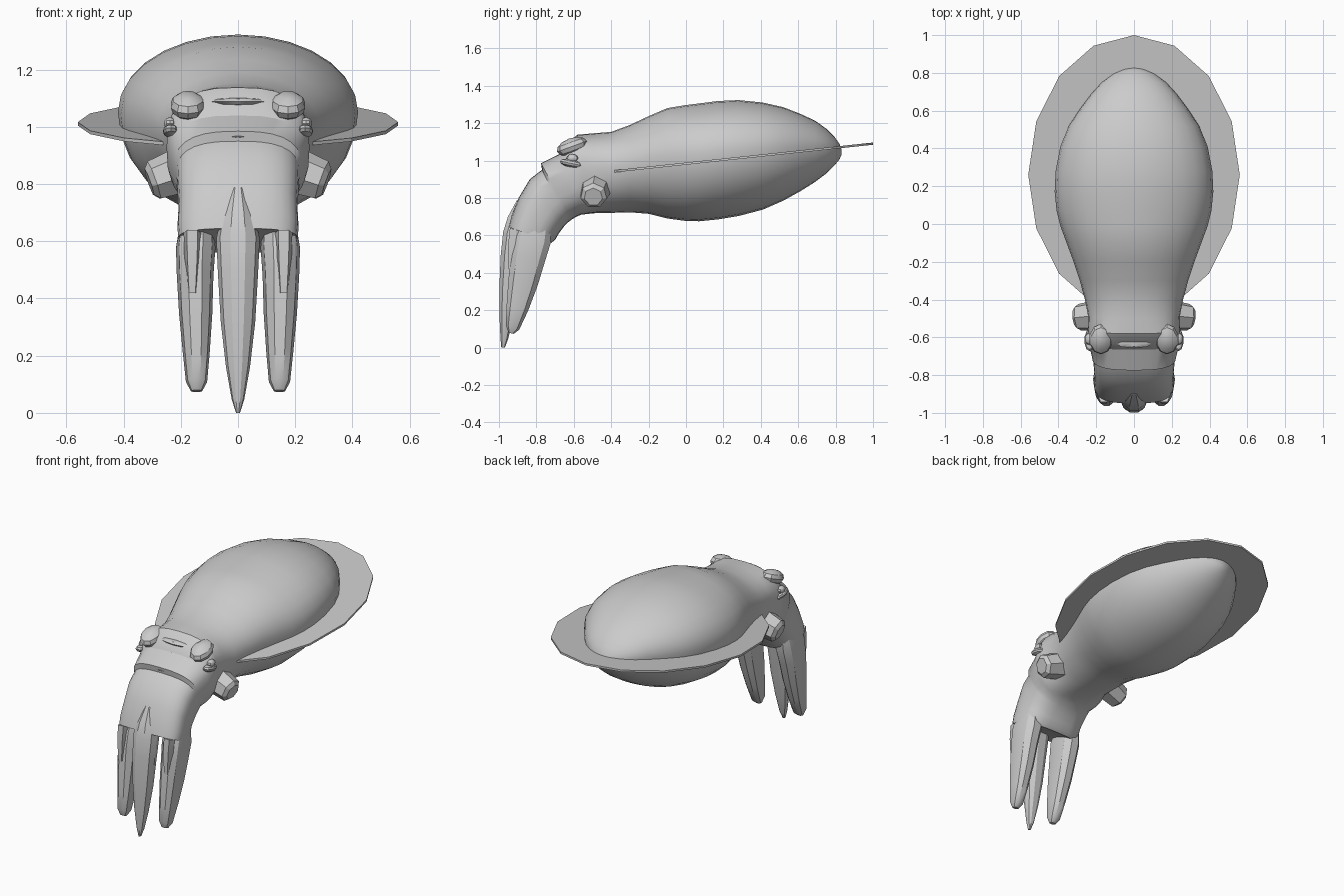
import bpy, bmesh
from math import sin, cos, pi, copysign
from mathutils import Vector, Matrix

if "Cube" in bpy.data.objects:
    bpy.data.objects.remove(bpy.data.objects["Cube"])


def finish(bm, name, angle=30):
    bmesh.ops.recalc_face_normals(bm, faces=bm.faces)
    me = bpy.data.meshes.new(name)
    bm.to_mesh(me)
    bm.free()
    ob = bpy.data.objects.new(name, me)
    bpy.context.collection.objects.link(ob)
    bpy.ops.object.select_all(action='DESELECT')
    ob.select_set(True)
    bpy.context.view_layer.objects.active = ob
    bpy.ops.object.shade_smooth_by_angle(angle=angle * pi / 180)
    return ob


def power(v, p):
    return copysign(abs(v) ** p, v)


def loft(name, sections, n, mid=0.42, angle=30):
    """Section: centre x, half width, top (y, z), bottom (y, z), roundness."""
    bm = bmesh.new()
    rings = []
    for cx, w, ty, tz, by, bz, p in sections:
        top, bot = Vector((cx, ty, tz)), Vector((cx, by, bz))
        mid_pt = top.lerp(bot, mid)
        ring = []
        for i in range(n):
            a = 2 * pi * i / n
            s = power(sin(a), p)
            co = mid_pt + ((top if s > 0 else bot) - mid_pt) * abs(s)
            co.x += w * power(cos(a), p)
            ring.append(bm.verts.new(co))
        rings.append(ring)
    for r, q in zip(rings, rings[1:]):
        for i in range(n):
            j = (i + 1) % n
            bm.faces.new((r[i], r[j], q[j], q[i]))
    bm.faces.new(rings[0])
    bm.faces.new(rings[-1])
    return finish(bm, name, angle)


def ball(name, pos, size, seg=10, rings=6, tilt=0):
    bm = bmesh.new()
    bmesh.ops.create_uvsphere(bm, u_segments=seg, v_segments=rings, radius=1)
    bm.transform(Matrix.Translation(pos) @ Matrix.Rotation(tilt, 4, 'X')
                 @ Matrix.Diagonal((*size, 1)))
    return finish(bm, name)


# Mantle: half width, y, top z, bottom z
mantle = [(.02, .832, 1.06, 1.03), (.06, .82, 1.09, 1.005), (.11, .795, 1.125, .975),
          (.17, .75, 1.17, .93), (.225, .69, 1.213, .885), (.285, .61, 1.25, .835),
          (.345, .52, 1.285, .785), (.39, .41, 1.31, .737), (.415, .28, 1.323, .703),
          (.42, .17, 1.318, .685), (.41, .07, 1.305, .675), (.39, -.01, 1.295, .678),
          (.357, -.1, 1.28, .69), (.32, -.2, 1.237, .715), (.287, -.3, 1.19, .723)]
body = [(0, w, y, t, y, b, 1) for w, y, t, b in mantle]
# Head: continues the mantle and bends down to the arms
body += [(0, .26, -.4, 1.153, -.4, .72, .95), (0, .243, -.5, 1.145, -.47, .72, .88),
         (0, .245, -.58, 1.138, -.52, .715, .75), (0, .25, -.638, 1.09, -.56, .71, .72),
         (0, .24, -.665, 1.04, -.585, .70, .72), (0, .222, -.775, .985, -.61, .685, .75),
         (0, .215, -.77, .95, -.63, .67, .72), (0, .213, -.835, .9, -.65, .65, .7),
         (0, .208, -.895, .8, -.68, .61, .7), (0, .212, -.935, .7, -.70, .575, .7),
         (0, .208, -.95, .645, -.72, .56, .7), (0, .17, -.92, .64, -.75, .575, .7)]
loft("mantle_and_head", body, 28)

# Central arm, widest below the head and ending in a point
loft("front_arm", [(0, .03, -.905, .79, -.82, .75, .9), (0, .06, -.955, .7, -.83, .66, .9),
                   (0, .076, -.98, .62, -.85, .6, .9), (0, .07, -.993, .5, -.87, .47, .9),
                   (0, .06, -1.0, .33, -.895, .3, .9), (0, .042, -.999, .17, -.925, .15, .9),
                   (0, .022, -.993, .05, -.95, .045, .9), (0, .007, -.988, .0, -.968, .0, .9)],
     10, .5)

# Side arms, scalloped brow, eye and siphon on each side
for side, s in (("left", -1), ("right", 1)):
    loft(side + "_arm", [(s * .145, .06, -.88, .68, -.72, .62, .85),
                         (s * .148, .069, -.925, .6, -.72, .555, .85),
                         (s * .15, .064, -.94, .5, -.75, .46, .85),
                         (s * .148, .058, -.953, .36, -.79, .33, .85),
                         (s * .146, .047, -.962, .22, -.84, .2, .85),
                         (s * .145, .037, -.964, .12, -.89, .095, .85),
                         (s * .145, .02, -.95, .08, -.92, .073, .85)], 10, .5)
    # Small inner arm root under the head skirt
    loft(side + "_arm_ridge", [(s * .16, .03, -.945, .64, -.87, .62, .7),
                               (s * .16, .028, -.955, .55, -.87, .54, .7),
                               (s * .16, .018, -.953, .42, -.88, .41, .7)], 6, .5)
    ball(side + "_brow", (s * .175, -.61, 1.075), (.063, .085, .045), tilt=.35)
    ball(side + "_eyelid", (s * .235, -.615, .985), (.028, .06, .022), tilt=-.2)
    ball(side + "_eye", (s * .238, -.608, 1.012), (.022, .032, .022))
    # Faceted siphon stub pointing outward and slightly down
    bm = bmesh.new()
    bmesh.ops.create_cone(bm, cap_ends=True, segments=7, radius1=.088, radius2=.07, depth=.16)
    bmesh.ops.bevel(bm, geom=[e for e in bm.edges if all(v.co.z > .07 for v in e.verts)],
                    offset=.018, segments=1, affect='EDGES')
    bm.transform(Matrix.Translation((s * .235, -.488, .832)) @
                 Vector((s, -.1, -.35)).to_track_quat('Z', 'Y').to_matrix().to_4x4())
    finish(bm, side + "_siphon", 20)

# Forehead creases as shallow ledges
for name, y, z, w in (("upper_crease", -.628, 1.088, .1), ("lower_crease", -.745, .966, .1)):
    ball(name, (0, y, z), (w, .03, .014), 8, 4)

# Fin: thin sixteen-sided oval sheet, tilted up toward the rear
bm = bmesh.new()
bmesh.ops.create_cone(bm, cap_ends=True, segments=16, radius1=1, radius2=1, depth=.012)
for v in bm.verts:
    a = round(16 * (Vector((v.co.x, v.co.y)).angle_signed(Vector((1, 0)))) / (2 * pi))
    x, y = .56 * cos(a * pi / 8), .26 + .74 * sin(a * pi / 8)
    v.co = (x, y, v.co.z + 1.011 + (y - .26) * .107)
finish(bm, "fin", 20)
